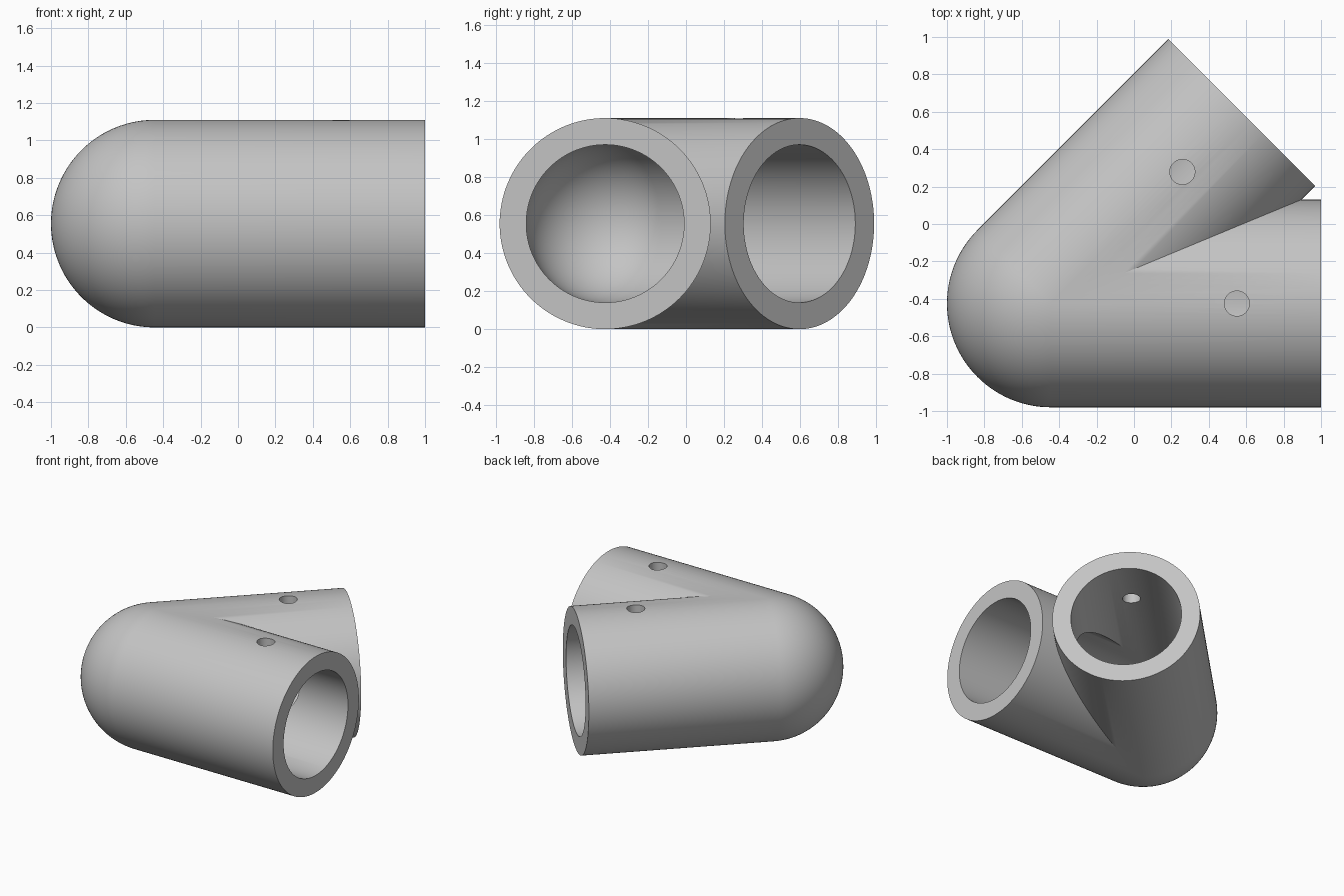
import bpy, bmesh
from math import radians, pi, sin, cos
from mathutils import Matrix, Vector

if "Cube" in bpy.data.objects:
    bpy.data.objects.remove(bpy.data.objects["Cube"])

R_OUT, R_IN, LENGTH = 0.555, 0.415, 1.445
HOLE_R, HOLE_AT = 0.067, 0.995
HALF = radians(22.5)
CENTRE = Vector((-0.445, -0.425, R_OUT))
SEGMENTS, ARC = 128, 32

grey = bpy.data.materials.new("light grey")
grey.use_nodes = True
grey.diffuse_color = (0.55, 0.55, 0.55, 1)
grey.node_tree.nodes["Principled BSDF"].inputs["Base Color"].default_value = (0.55, 0.55, 0.55, 1)


def dome_profile(radius):
    """Quarter circle from the pole to the rim, then straight to the open end."""
    angles = [i * pi / 2 / ARC for i in range(ARC + 1)]
    return [Vector((-radius * cos(a), 0, radius * sin(a))) for a in angles] + [Vector((LENGTH, 0, radius))]


# Hollow round-ended socket, revolved about x: outer skin, end ring, inner skin
bm = bmesh.new()
points = dome_profile(R_OUT) + dome_profile(R_IN)[::-1]
verts = [bm.verts.new(p) for p in points]
edges = [bm.edges.new(pair) for pair in zip(verts, verts[1:])]
bmesh.ops.spin(bm, geom=verts + edges, cent=(0, 0, 0), axis=(1, 0, 0),
               angle=2 * pi, steps=SEGMENTS, use_merge=True)
bmesh.ops.remove_doubles(bm, verts=bm.verts, dist=1e-5)

# Trim at the mitre plane and mirror to form the second socket
bmesh.ops.rotate(bm, verts=bm.verts, cent=(0, 0, 0), matrix=Matrix.Rotation(-HALF, 3, "Z"))
bmesh.ops.bisect_plane(bm, geom=bm.verts[:] + bm.edges[:] + bm.faces[:], dist=1e-5,
                       plane_co=(0, 0, 0), plane_no=(0, 1, 0), clear_outer=True)
bmesh.ops.mirror(bm, geom=bm.verts[:] + bm.edges[:] + bm.faces[:], axis="Y", merge_dist=1e-4)
bmesh.ops.remove_doubles(bm, verts=bm.verts, dist=1e-4)
bmesh.ops.recalc_face_normals(bm, faces=bm.faces)
bmesh.ops.transform(bm, verts=bm.verts,
                    matrix=Matrix.Translation(CENTRE) @ Matrix.Rotation(HALF, 4, "Z"))
mesh = bpy.data.meshes.new("angled_pipe_connector")
bm.to_mesh(mesh)
bm.free()
mesh.materials.append(grey)
connector = bpy.data.objects.new("angled_pipe_connector", mesh)
bpy.context.collection.objects.link(connector)

# Screw hole through the upper wall of each socket
cutters = []
for angle in (0, 2 * HALF):
    spot = CENTRE + Vector((cos(angle), sin(angle), 0)) * HOLE_AT
    spot.z += R_OUT
    bpy.ops.mesh.primitive_cylinder_add(vertices=48, radius=HOLE_R, depth=0.6, location=spot)
    cutter = bpy.context.object
    cutter.name = "screw_hole_cutter"
    cutter.hide_render = True
    cutter.data.materials.append(grey)
    cutters.append(cutter)
    cut = connector.modifiers.new("screw_hole", "BOOLEAN")
    cut.operation, cut.solver, cut.object = "DIFFERENCE", "EXACT", cutter

bpy.ops.object.select_all(action="DESELECT")
connector.select_set(True)
bpy.context.view_layer.objects.active = connector
for name in [m.name for m in connector.modifiers]:
    bpy.ops.object.modifier_apply(modifier=name)
for cutter in cutters:
    bpy.data.objects.remove(cutter)
bpy.ops.object.shade_smooth_by_angle(angle=radians(30))
